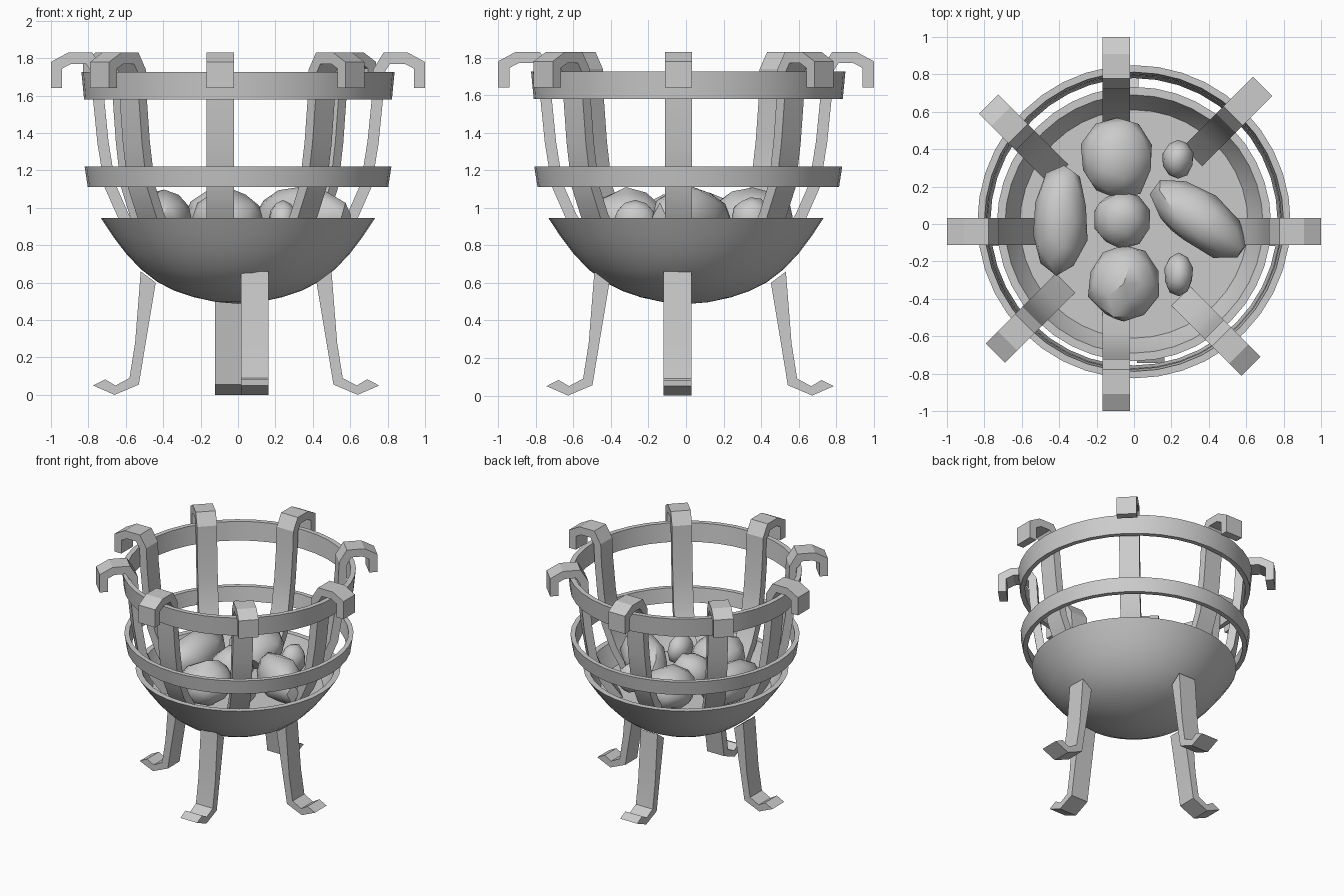
import bpy, bmesh, math, random
from mathutils import Vector, Matrix, noise

if "Cube" in bpy.data.objects:
    bpy.data.objects.remove(bpy.data.objects["Cube"])


def finish(name, bm, angle=35):
    bmesh.ops.recalc_face_normals(bm, faces=bm.faces[:])
    me = bpy.data.meshes.new(name)
    bm.to_mesh(me)
    bm.free()
    ob = bpy.data.objects.new(name, me)
    bpy.context.collection.objects.link(ob)
    bpy.ops.object.select_all(action='DESELECT')
    ob.select_set(True)
    bpy.context.view_layer.objects.active = ob
    bpy.ops.object.shade_smooth_by_angle(angle=math.radians(angle))
    return ob


def lathe(name, profile, closed, segs=40, centre=(0, 0, 0)):
    bm = bmesh.new()
    vs = [bm.verts.new((r, 0, z)) for r, z in profile]
    n = len(vs)
    for i in range(n if closed else n - 1):
        bm.edges.new((vs[i], vs[(i + 1) % n]))
    bmesh.ops.spin(bm, geom=bm.verts[:] + bm.edges[:], cent=(0, 0, 0), axis=(0, 0, 1),
                   angle=2 * math.pi, steps=segs, use_duplicate=False)
    bmesh.ops.remove_doubles(bm, verts=bm.verts[:], dist=1e-4)
    bmesh.ops.translate(bm, verts=bm.verts[:], vec=centre)
    return finish(name, bm)


def thicken(path, t):
    """Outline of a bent strip around a centre line of (radius, z) points."""
    p = [Vector(q) for q in path]
    left, right = [], []
    for i, q in enumerate(p):
        a = (q - p[i - 1]).normalized() if i else (p[1] - q).normalized()
        b = (p[i + 1] - q).normalized() if i < len(p) - 1 else a
        m = Vector((-(a + b).y, (a + b).x)).normalized()
        off = m * (t / 2 / max(0.5, m.dot(Vector((-a.y, a.x)))))
        left.append(q + off)
        right.append(q - off)
    return left + right[::-1]


def strip(name, outline, width, deg, centre):
    """Extrude a (radius, z) outline sideways and turn it about z."""
    bm = bmesh.new()
    f = bm.faces.new([bm.verts.new((r, -width / 2, z)) for r, z in outline])
    ext = bmesh.ops.extrude_face_region(bm, geom=[f], use_keep_orig=True)
    new = [v for v in ext['geom'] if isinstance(v, bmesh.types.BMVert)]
    bmesh.ops.translate(bm, verts=new, vec=(0, width, 0))
    bm.transform(Matrix.Translation((*centre, 0)) @ Matrix.Rotation(math.radians(deg), 4, 'Z'))
    return finish(name, bm, 20)


# Bowl with thick rim and flat ash floor
lathe("bowl", [(0, 0.487), (0.12, 0.497), (0.24, 0.523), (0.34, 0.557), (0.43, 0.603),
               (0.52, 0.672), (0.60, 0.757), (0.67, 0.85), (0.733, 0.945),
               (0.69, 0.945), (0.655, 0.87), (0.61, 0.80), (0, 0.80)], False)

# Two basket hoops
lathe("upper_hoop", [(0.823, 1.58), (0.837, 1.725), (0.80, 1.725), (0.788, 1.58)], True,
      centre=(0, 0.012, 0))
lathe("lower_hoop", [(0.803, 1.11), (0.820, 1.22), (0.785, 1.22), (0.768, 1.11)], True,
      centre=(0, 0.012, 0))

# Eight hooked basket bars
bar = thicken([(0.97, 1.64), (0.97, 1.762), (0.90, 1.80), (0.795, 1.80), (0.752, 1.73),
               (0.745, 1.58), (0.722, 1.35), (0.685, 1.12), (0.61, 0.95), (0.48, 0.76)], 0.06)
offsets = {0: (0, -0.04), 45: (-0.02, 0.028), 90: (-0.095, 0), 135: (-0.07, -0.067),
           180: (0, -0.04), 225: (-0.033, 0.017), 270: (-0.095, 0), 315: (-0.082, -0.053)}
for i, (deg, c) in enumerate(offsets.items()):
    strip(f"basket_bar_{i + 1}", bar, 0.145, deg, c)

# Four legs with upturned feet
leg = [(0.43, 0.60), (0.485, 0.27), (0.52, 0.055), (0.65, 0.0), (0.765, 0.05),
       (0.70, 0.083), (0.645, 0.05), (0.57, 0.09), (0.54, 0.28), (0.51, 0.66)]
for name, deg, c in (("right_leg", 0, (-0.01, -0.045)), ("back_leg", 90, (-0.05, 0.022)),
                     ("left_leg", 180, (-0.01, -0.045)), ("front_leg", 270, (0.09, 0.022))):
    strip(name, leg, 0.147, deg, c)

# Lumpy coals: centre, half sizes, turn about z
coals = [((-0.09, 0.355, 0.95), (0.195, 0.22, 0.16), 0),
         ((-0.065, 0.025, 0.93), (0.155, 0.155, 0.15), 0),
         ((-0.055, -0.32, 0.94), (0.19, 0.21, 0.16), 0),
         ((-0.395, 0.02, 0.94), (0.15, 0.29, 0.155), -4),
         ((0.35, 0.025, 0.95), (0.30, 0.15, 0.165), -36),
         ((0.235, 0.345, 0.94), (0.085, 0.105, 0.115), 0),
         ((0.24, -0.27, 0.93), (0.08, 0.115, 0.11), 0)]
random.seed(4)
for i, (c, s, deg) in enumerate(coals):
    bm = bmesh.new()
    bmesh.ops.create_icosphere(bm, subdivisions=2, radius=1)
    seed = Vector((random.random() * 20, random.random() * 20, 0))
    for v in bm.verts:
        v.co *= 1 + 0.14 * noise.noise(v.co * 1.8 + seed)
    bm.transform(Matrix.Translation(c) @ Matrix.Rotation(math.radians(deg), 4, 'Z')
                 @ Matrix.Diagonal((*s, 1)))
    finish(f"coal_{i + 1}", bm, 40)
